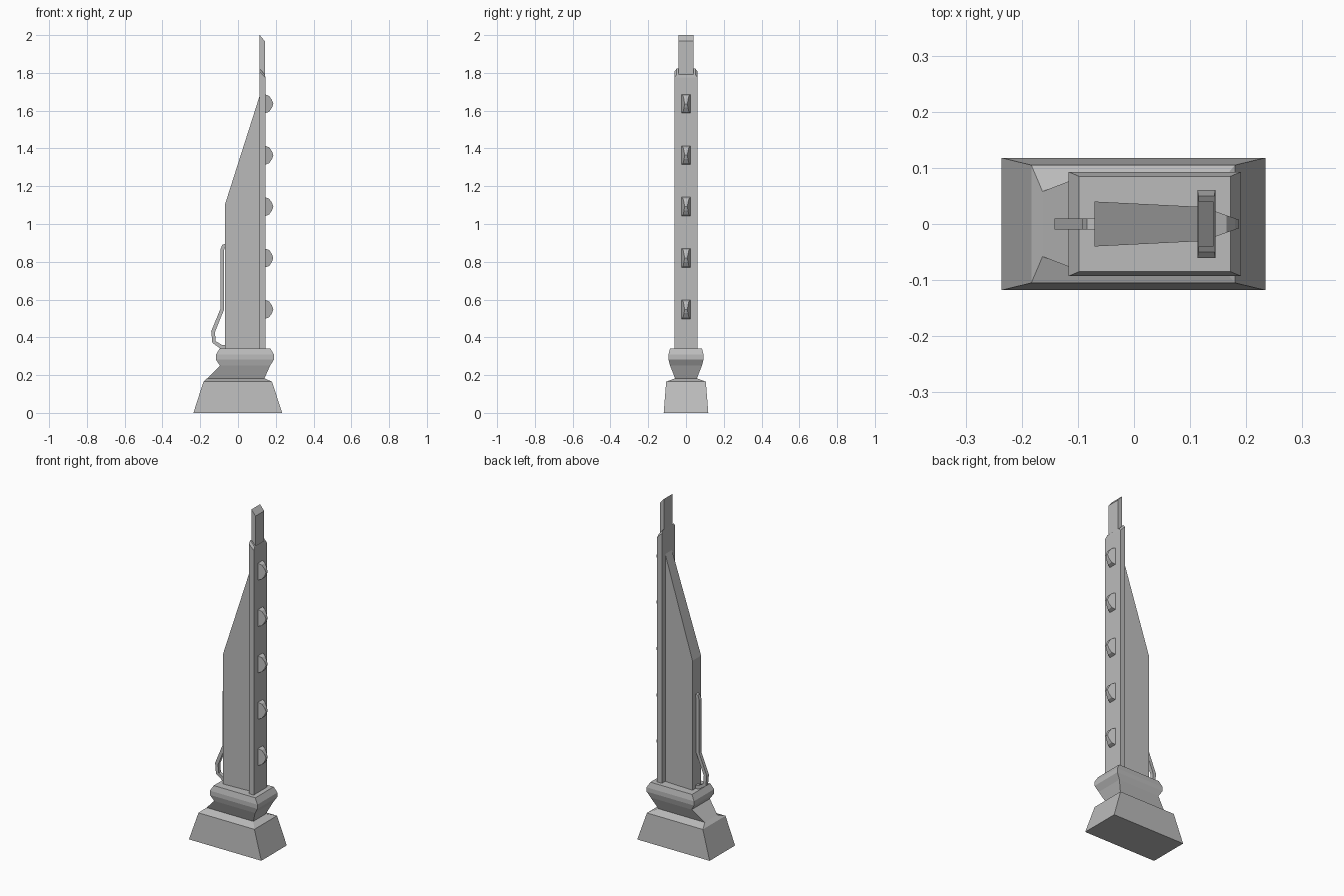
import bpy
import bmesh
from mathutils import Vector

cube = bpy.data.objects.get("Cube")
if cube:
    bpy.data.objects.remove(cube)

grey = bpy.data.materials.new("Plain grey")
grey.use_nodes = True
grey.diffuse_color = (0.5, 0.5, 0.5, 1)
grey.node_tree.nodes["Principled BSDF"].inputs["Base Color"].default_value = (0.5, 0.5, 0.5, 1)


def finish(name, bm):
    bmesh.ops.recalc_face_normals(bm, faces=bm.faces)
    mesh = bpy.data.meshes.new(name)
    bm.to_mesh(mesh)
    bm.free()
    mesh.materials.append(grey)
    obj = bpy.data.objects.new(name, mesh)
    bpy.context.collection.objects.link(obj)
    return obj


def loft(name, rings):
    """Skin a stack of equal-sized point rings and cap both ends."""
    bm = bmesh.new()
    loops = [[bm.verts.new(p) for p in ring] for ring in rings]
    n = len(loops[0])
    for a, b in zip(loops, loops[1:]):
        for i in range(n):
            j = (i + 1) % n
            bm.faces.new((a[i], a[j], b[j], b[i]))
    bm.faces.new(loops[0])
    bm.faces.new(loops[-1])
    return finish(name, bm)


def rect(x0, x1, y, z0, z1=None):
    """Rectangle whose height may differ between its two x ends."""
    z1 = z0 if z1 is None else z1
    return [(x0, -y, z0), (x1, -y, z1), (x1, y, z1), (x0, y, z0)]


def slab(name, profile, half_width):
    """Side profile (x, z) given a thickness that depends on x."""
    return loft(name, [[(x, s * half_width(x), z) for x, z in profile] for s in (-1, 1)])


# Foot and flared collar
loft("base", [rect(-0.236, 0.234, 0.118, 0), rect(-0.183, 0.18, 0.105, 0.165),
              rect(-0.163, 0.14, 0.058, 0.183)])
loft("collar", [rect(-0.163, 0.14, 0.058, 0.183), rect(-0.096, 0.17, 0.084, 0.25),
                rect(-0.117, 0.191, 0.093, 0.283), rect(-0.117, 0.191, 0.093, 0.308),
                rect(-0.098, 0.172, 0.085, 0.34)])

# Tapered fin
slab("fin", [(-0.07, 0.335), (-0.07, 1.10), (0.115, 1.68), (0.115, 0.335)],
     lambda x: 0.04 - 0.05 * (x + 0.07))

# Upright plate and slanted tip
loft("front_plate", [rect(0.113, 0.145, 0.061, 0.335), rect(0.113, 0.145, 0.061, 1.807, 1.775),
                     rect(0.115, 0.143, 0.05, 1.822, 1.79)])
loft("tip", [rect(0.115, 0.142, 0.04, 1.75), rect(0.115, 0.142, 0.04, 2.0, 1.968)])

# Row of rounded studs
stud = [(0.144, -0.05), (0.165, -0.042), (0.18, -0.02), (0.187, 0),
        (0.18, 0.02), (0.165, 0.042), (0.144, 0.05)]
for i in range(5):
    middle = 0.548 + 0.272 * i
    slab(f"stud_{i + 1}", [(x, middle + z) for x, z in stud],
         lambda x: 0.023 - 0.36 * (x - 0.144))

# Square-section cable along the rear edge
path = [Vector(p) for p in ((-0.066, 0.885), (-0.076, 0.883), (-0.083, 0.865), (-0.083, 0.55),
                            (-0.132, 0.43), (-0.127, 0.375), (-0.09, 0.351), (-0.066, 0.348))]
rings = []
for i, p in enumerate(path):
    along = path[min(i + 1, len(path) - 1)] - path[max(i - 1, 0)]
    side = Vector((-along.y, along.x)).normalized() * 0.01
    a, b = p + side, p - side
    rings.append([(a.x, -0.01, a.y), (b.x, -0.01, b.y), (b.x, 0.01, b.y), (a.x, 0.01, a.y)])
loft("cable", rings)
